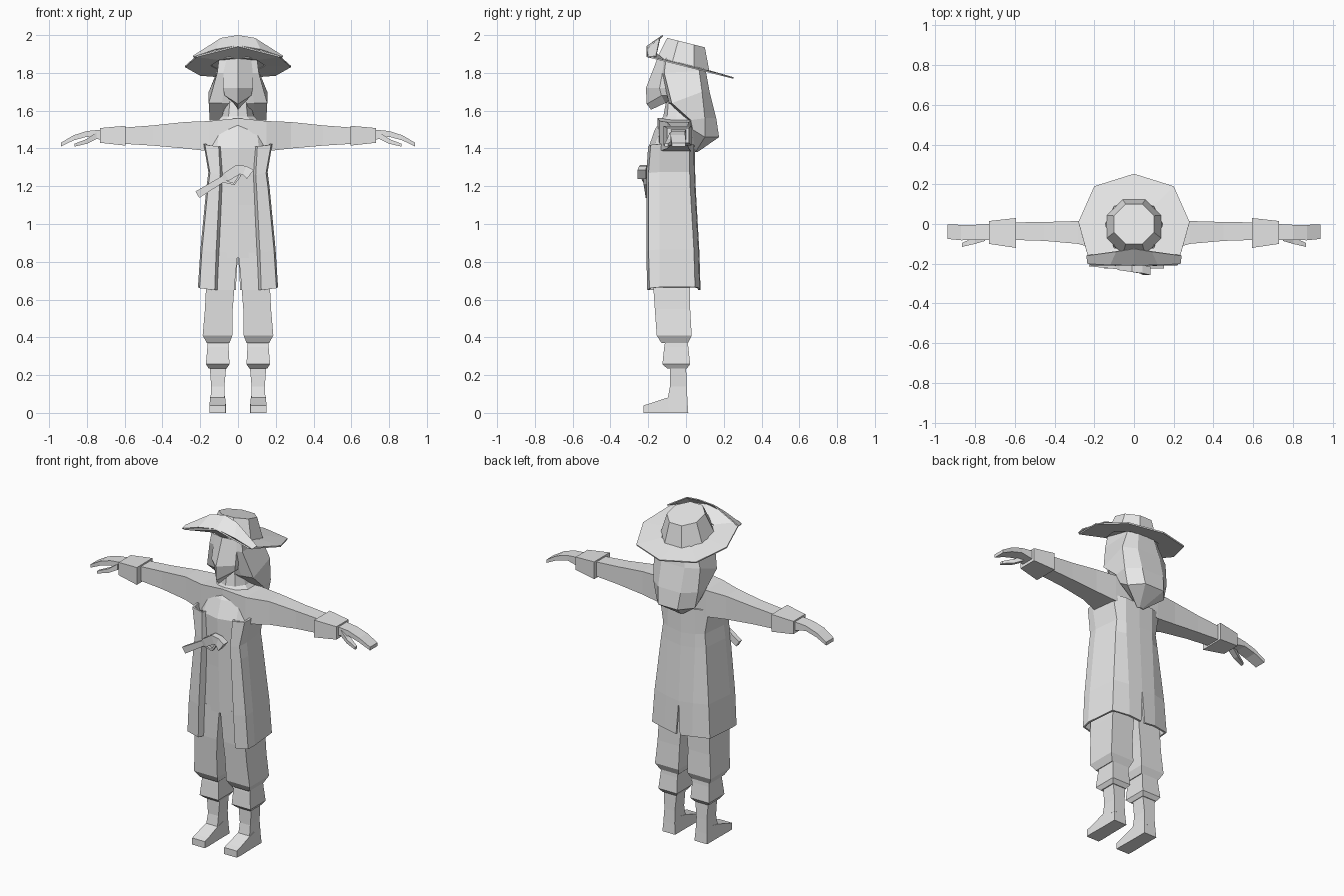
import bpy, bmesh, math
from mathutils import Vector

if "Cube" in bpy.data.objects:
    bpy.data.objects.remove(bpy.data.objects["Cube"])

grey = bpy.data.materials.new("plain_grey")
grey.diffuse_color = (0.8, 0.8, 0.8, 1)
grey.use_nodes = True
grey.node_tree.nodes["Principled BSDF"].inputs["Base Color"].default_value = grey.diffuse_color


def finish(name, bm, mirror=False, thick=0, merge=False):
    bmesh.ops.recalc_face_normals(bm, faces=bm.faces[:])
    me = bpy.data.meshes.new(name)
    bm.to_mesh(me)
    bm.free()
    me.materials.append(grey)
    ob = bpy.data.objects.new(name, me)
    bpy.context.collection.objects.link(ob)
    if mirror:
        m = ob.modifiers.new("mirror", 'MIRROR')
        m.use_mirror_merge = merge
        m.merge_threshold = 0.002
    if thick:
        s = ob.modifiers.new("thickness", 'SOLIDIFY')
        s.thickness = thick
        s.offset = -1
    return ob


def loft(name, rings, closed=True, caps=True, **kw):
    bm = bmesh.new()
    vs = [[bm.verts.new(p) for p in r] for r in rings]
    n = len(rings[0])
    for a, b in zip(vs, vs[1:]):
        for i in range(n if closed else n - 1):
            j = (i + 1) % n
            bm.faces.new((a[i], a[j], b[j], b[i]))
    if caps:
        bm.faces.new(vs[0])
        bm.faces.new(vs[-1])
    return finish(name, bm, **kw)


def box_z(z, x0, x1, y0, y1, c=0.0):
    """Rectangle at height z, front and back corners cut by c."""
    if not c:
        return [(x0, y0, z), (x1, y0, z), (x1, y1, z), (x0, y1, z)]
    return [(x0, y0 + c, z), (x0 + c, y0, z), (x1 - c, y0, z), (x1, y0 + c, z),
            (x1, y1 - c, z), (x1 - c, y1, z), (x0 + c, y1, z), (x0, y1 - c, z)]


def box_x(x, y0, y1, z0, z1):
    return [(x, y0, z0), (x, y1, z0), (x, y1, z1), (x, y0, z1)]


# Boots: flat foot running back into a shaft
loft("boot", [
    [(.065, -.225, 0), (.15, -.225, 0), (.15, -.225, .04), (.065, -.225, .04)],
    [(.063, -.19, 0), (.152, -.19, 0), (.15, -.19, .05), (.065, -.19, .05)],
    [(.065, -.09, 0), (.15, -.09, 0), (.148, -.1, .08), (.068, -.1, .08)],
    [(.065, .012, 0), (.15, .012, 0), (.143, .005, .1), (.072, .005, .1)]], mirror=True)
loft("boot_shaft", [box_z(.06, .07, .146, -.1, .008), box_z(.14, .072, .142, -.085, .004),
                    box_z(.25, .062, .15, -.085, 0)], mirror=True)
loft("boot_cuff", [box_z(.235, .06, .155, -.1, .005), box_z(.258, .045, .17, -.125, .022),
                   box_z(.35, .05, .162, -.115, .012), box_z(.38, .05, .16, -.11, .01)], mirror=True)

# Trousers
loft("trouser_leg", [box_z(.37, .045, .165, -.13, .01), box_z(.41, .03, .187, -.155, .03),
                     box_z(.55, .028, .175, -.165, .022), box_z(.65, .02, .17, -.172, .02),
                     box_z(.85, .002, .15, -.175, .02)], mirror=True)


# Torso with sloping neck opening
def body(z, xf, xs, yf, ye, yb):
    return [(0, yf, z), (xf, ye, z), (xs, ye + .05, z), (xs, yb - .02, z), (0, yb, z),
            (-xs, yb - .02, z), (-xs, ye + .05, z), (-xf, ye, z)]


loft("torso", [body(.82, .1, .15, -.178, -.172, .02), body(1.1, .1, .14, -.185, -.175, .02),
               body(1.25, .1, .13, -.19, -.178, .015), body(1.4, .11, .16, -.2, -.175, .02),
               body(1.5, .1, .15, -.165, -.13, .03), body(1.57, .05, .085, -.12, -.1, .03),
               body(1.68, .04, .05, -.1, -.09, .0)])

# Long open coat with a split at the back
rows = [(.65, .13, .2, -.195, .06, .012), (.85, .122, .187, -.2, .054, 0),
        (1.18, .105, .155, -.2, .035, 0), (1.26, .1, .145, -.2, .032, 0), (1.41, .108, .17, -.19, .03, 0)]
loft("coat", [[(xi - .01, yf + .03, z), (xi, yf, z), (xo - .005, yf + .01, z + .01), (xo, -.14, z + .015),
               (xo - .015, yb - .02, z + .015), (.09, yb, z + .01), (cx, yb + .005, z)]
              for z, xi, xo, yf, yb, cx in rows],
     closed=False, caps=False, mirror=True, merge=True, thick=.012)

# Sleeves, cuffs, hands
loft("sleeve", [box_x(.0, -.15, .03, 1.42, 1.56), box_x(.15, -.14, .025, 1.385, 1.545),
                box_x(.28, -.1, .015, 1.4, 1.54), box_x(.45, -.085, .01, 1.415, 1.522),
                box_x(.61, -.08, .008, 1.425, 1.51)], mirror=True)
loft("sleeve_cuff", [box_x(.595, -.12, .03, 1.415, 1.52), box_x(.73, -.1, .015, 1.43, 1.508)], mirror=True)
loft("hand", [box_x(.72, -.08, 0, 1.445, 1.5), box_x(.8, -.08, -.004, 1.462, 1.492),
              box_x(.87, -.082, -.004, 1.443, 1.47), box_x(.938, -.075, -.003, 1.41, 1.43)], mirror=True)
loft("thumb", [box_x(.75, -.085, -.045, 1.45, 1.485), box_x(.8, -.1, -.065, 1.425, 1.45),
               box_x(.865, -.115, -.095, 1.41, 1.425)], mirror=True)

# Head with a central ridge down to a pointed chin
head_rows = [(1.605, 1.64, -.185, .022, -.11), (1.635, 1.68, -.208, .07, -.13),
             (1.72, 1.72, -.212, .08, -.14), (1.88, 1.88, -.15, .075, -.11)]
loft("head", [[(0, yf, zc), (x, ys, ze), (x, .03, ze), (-x, .03, ze), (-x, ys, ze)]
              for zc, ze, yf, x, ys in head_rows])

# Hair hanging behind in a faceted mass
hair_rows = [(1.38, 1.40, .02, .03, .05, .06), (1.46, 1.5, .13, .02, .1, .175),
             (1.56, 1.55, .15, .01, .1, .16), (1.7, 1.64, .155, -.09, .085, .125),
             (1.81, 1.8, .11, -.13, .07, .105), (1.87, 1.88, .1, -.12, .06, .09)]
loft("hair", [[(x * .55, yf, zf), (x, yf + .015, zf), (x, ym, zb), (x * .5, yb, zb), (-x * .5, yb, zb),
               (-x, ym, zb), (-x, yf + .015, zf), (-x * .55, yf, zf)]
              for zb, zf, x, yf, ym, yb in hair_rows])


# Hat: tilted crown and brim
def tilt(x, y, h=0):
    return (x, y, 1.84 - .25 * y + h)


def octo(r, cy, h, s):
    return [tilt(r * math.sin(math.tau * (i + .5) / 8), cy + r * math.cos(math.tau * (i + .5) / 8), h + s)
            for i in range(8)]


loft("hat_crown", [octo(.15, -.015, 0, 0), octo(.108, 0, .12, 0)])
inner = [(0, .11), (.1, .09), (.145, .0), (.1, -.12), (0, -.15)]
outer = [(0, .253), (.2, .19), (.28, .01), (.22, -.205), (0, -.205)]
lift = [0, 0, 0, .0, .055]
loft("hat_brim", [[tilt(x, y, .005) for x, y in inner],
                  [tilt(x, y, h) for (x, y), h in zip(outer, lift)]],
     closed=False, caps=False, mirror=True, merge=True, thick=.008)
# Turned-up front flap folding back over the brim
loft("hat_front_flap", [[(0, -.205, 1.945), (.12, -.207, 1.925), (.235, -.2, 1.885)],
                        [(0, -.125, 2.0), (.09, -.14, 1.985), (.24, -.16, 1.89)]],
     closed=False, caps=False, mirror=True, merge=True, thick=.006)


# Pistol tucked across the waist
def stick(name, path):
    """Square bar along (x, y, z, half-height, half-depth) points."""
    rings = []
    for i, (x, y, z, h, d) in enumerate(path):
        a, b = path[max(i - 1, 0)], path[min(i + 1, len(path) - 1)]
        t = Vector((b[0] - a[0], 0, b[2] - a[2])).normalized()
        n = Vector((-t.z, 0, t.x)) * h
        c, k = Vector((x, y, z)), Vector((0, d, 0))
        rings.append([c + n + k, c + n - k, c - n - k, c - n + k])
    loft(name, rings)


stick("pistol", [(-.215, -.2, 1.155, .02, .013), (-.08, -.212, 1.238, .016, .015),
                 (-.06, -.215, 1.25, .024, .018), (.0, -.222, 1.288, .026, .02),
                 (.035, -.228, 1.285, .024, .02), (.065, -.235, 1.262, .03, .022)])
stick("trigger_guard", [(-.075, -.212, 1.225, .006, .008), (-.02, -.216, 1.212, .006, .008),
                        (.012, -.22, 1.26, .006, .008)])
